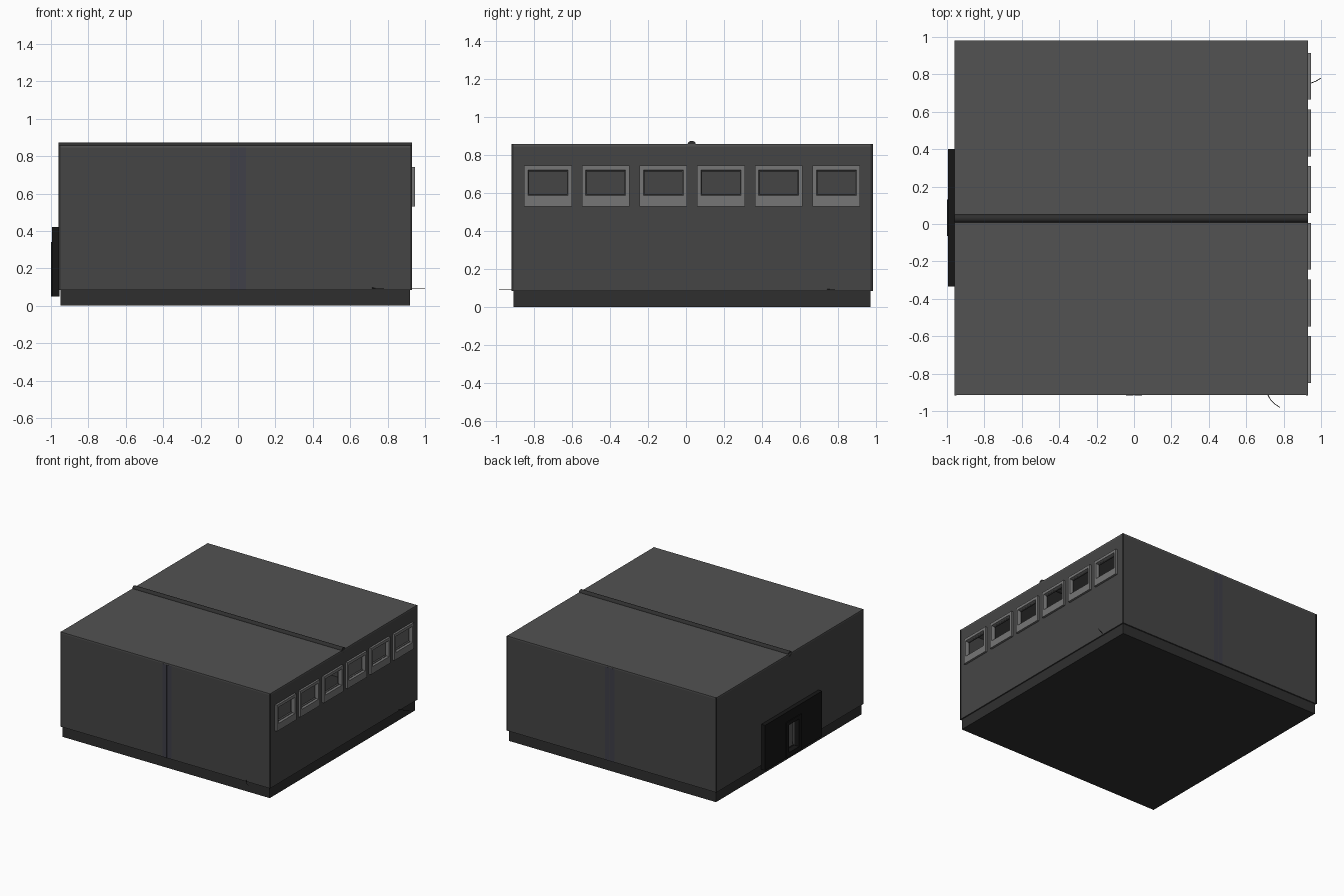
import bpy, bmesh, math
from mathutils import Vector

if "Cube" in bpy.data.objects:
    bpy.data.objects.remove(bpy.data.objects["Cube"])


def mat(name, r, g, b):
    m = bpy.data.materials.new(name)
    m.diffuse_color = (r, g, b, 1)
    m.use_nodes = True
    m.node_tree.nodes["Principled BSDF"].inputs["Base Color"].default_value = m.diffuse_color
    return m


WALL = mat("wall_grey", 0.06, 0.06, 0.06)
ROOF = mat("roof_grey", 0.085, 0.085, 0.085)
BASE = mat("base_grey", 0.028, 0.028, 0.028)
DARK = mat("door_black", 0.008, 0.008, 0.008)
FRAME = mat("window_grey", 0.18, 0.18, 0.18)
STRIP = mat("strip_blue_grey", 0.05, 0.05, 0.065)


def box(name, x, y, z, m):
    bm = bmesh.new()
    bmesh.ops.create_cube(bm, size=1)
    for v in bm.verts:
        v.co = Vector([(a + b) / 2 + c * (b - a) for (a, b), c in zip((x, y, z), v.co)])
    me = bpy.data.meshes.new(name)
    bm.to_mesh(me)
    bm.free()
    ob = bpy.data.objects.new(name, me)
    bpy.context.collection.objects.link(ob)
    me.materials.append(m)
    return ob


def ring(name, x, yo, zo, yi, zi, m, inset=0.0):
    """Rectangular frame in the yz plane; its opening tapers by inset towards x[0]."""
    def loop(bm, xx, y, z, d=0):
        return [bm.verts.new((xx, a, b)) for a, b in
                ((y[0] + d, z[0] + d), (y[1] - d, z[0] + d), (y[1] - d, z[1] - d), (y[0] + d, z[1] - d))]
    bm = bmesh.new()
    loops = [loop(bm, x[0], yo, zo), loop(bm, x[1], yo, zo),
             loop(bm, x[1], yi, zi), loop(bm, x[0], yi, zi, inset)]
    for k in range(4):
        a, b = loops[k], loops[(k + 1) % 4]
        for i in range(4):
            j = (i + 1) % 4
            bm.faces.new((a[i], a[j], b[j], b[i]))
    bmesh.ops.recalc_face_normals(bm, faces=bm.faces)
    me = bpy.data.meshes.new(name)
    bm.to_mesh(me)
    bm.free()
    ob = bpy.data.objects.new(name, me)
    bpy.context.collection.objects.link(ob)
    me.materials.append(m)


def pipe(name, pts, r, m, res):
    cu = bpy.data.curves.new(name, 'CURVE')
    cu.dimensions = '3D'
    cu.bevel_depth = r
    cu.bevel_resolution = res
    cu.use_fill_caps = True
    sp = cu.splines.new('POLY')
    sp.points.add(len(pts) - 1)
    for p, c in zip(sp.points, pts):
        p.co = (*c, 1)
    cu.materials.append(m)
    ob = bpy.data.objects.new(name, cu)
    bpy.context.collection.objects.link(ob)


X0, X1, Y0, Y1 = -0.96, 0.93, -0.915, 0.98
ZB, ZT, T = 0.085, 0.845, 0.02

# plinth and roof
box("base_slab", (-0.95, 0.92), (-0.905, 0.97), (0, 0.09), BASE)
box("roof", (X0, X1), (Y0, Y1), (ZT, 0.857), ROOF)

# plain front and back walls
box("front_wall", (X0, X1), (Y0, Y0 + T), (ZB, ZT), WALL)
box("back_wall", (X0, X1), (Y1 - T, Y1), (ZB, ZT), WALL)

# right wall in bands and piers, leaving six window openings
ya, yb = Y0 + T, Y1 - T
zs, zh = 0.595, 0.715
box("right_wall_lower", (X1 - T, X1), (ya, yb), (ZB, zs), WALL)
box("right_wall_upper", (X1 - T, X1), (ya, yb), (zh, ZT), WALL)
starts = [-0.85 + 0.303 * i for i in range(6)]
edge = ya
for i, s in enumerate(starts):
    box(f"window_pier_{i}", (X1 - T, X1), (edge, s + 0.02), (zs, zh), WALL)
    edge = s + 0.23
    ring(f"window_frame_{i}", (0.925, 0.947), (s, s + 0.25), (0.53, 0.743),
         (s + 0.02, s + 0.23), (0.588, 0.72), FRAME, 0.006)
box("window_pier_6", (X1 - T, X1), (edge, yb), (zs, zh), WALL)

# left wall with a central doorway
d0, d1, dz = -0.03, 0.10, 0.31
box("left_wall_a", (X0, X0 + T), (ya, d0), (ZB, ZT), WALL)
box("left_wall_b", (X0, X0 + T), (d1, yb), (ZB, ZT), WALL)
box("left_wall_over_door", (X0, X0 + T), (d0, d1), (dz, ZT), WALL)

# dark entrance surround and projecting door frame
ring("entrance_surround", (-0.994, -0.955), (-0.335, 0.40), (0.05, 0.42), (d0, d1), (ZB, dz), DARK)
ring("door_frame", (-1.0, -0.99), (-0.065, 0.13), (0.05, 0.34), (d0, d1), (ZB, dz), DARK)

# corner trims
for i, x in enumerate((X0, X1)):
    for j, y in enumerate((Y0, Y1)):
        sx, sy = (1 if i == 0 else -1), (1 if j == 0 else -1)
        xs, ys = sorted((x - 0.001 * sx, x + 0.01 * sx)), sorted((y - 0.001 * sy, y + 0.01 * sy))
        box(f"corner_trim_{i}{j}", xs, ys, (ZB, 0.857), BASE)

# faint vertical strips on front and back
for j, y in enumerate((Y0, Y1)):
    for k, x in enumerate((-0.022, 0.022)):
        box(f"wall_strip_{j}{k}", (x - 0.02, x + 0.02), (y - 0.001, y + 0.001), (ZB, ZT), STRIP)

# ridge pipe across the roof
pipe("roof_pipe", [(X0, 0.03, 0.852), (X1, 0.03, 0.852)], 0.023, BASE, 3)

# loose cables at the foot of the walls
pipe("front_cable", [(0.715, -0.912, 0.095), (0.73, -0.94, 0.094), (0.75, -0.96, 0.094), (0.78, -0.98, 0.094)],
     0.002, DARK, 1)
pipe("side_cable", [(0.925, 0.74, 0.094), (0.95, 0.755, 0.094), (0.975, 0.765, 0.094), (1.0, 0.78, 0.094)],
     0.002, DARK, 1)
